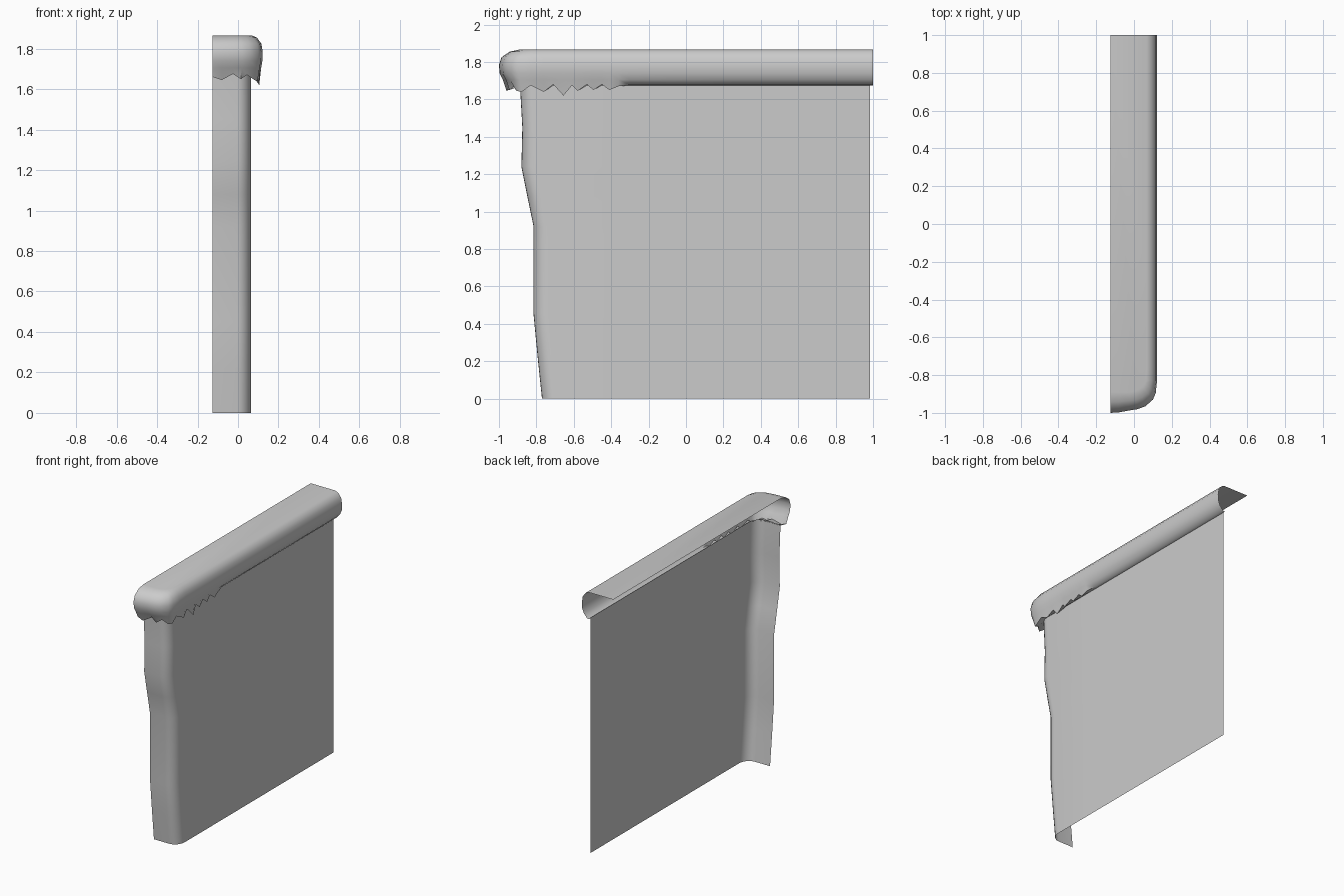
import bpy, math

if "Cube" in bpy.data.objects:
    bpy.data.objects.remove(bpy.data.objects["Cube"])

BACK = -0.125   # open back plane
FACE = 0.065    # outer face of the wall


def make(name, verts, faces):
    me = bpy.data.meshes.new(name)
    me.from_pydata(verts, [], faces)
    me.update()
    ob = bpy.data.objects.new(name, me)
    bpy.context.collection.objects.link(ob)
    bpy.ops.object.select_all(action='DESELECT')
    ob.select_set(True)
    bpy.context.view_layer.objects.active = ob
    bpy.ops.object.shade_smooth_by_angle(angle=math.radians(50))
    return ob


def grid_faces(rows, cols):
    return [(r * cols + c, r * cols + c + 1, (r + 1) * cols + c + 1, (r + 1) * cols + c)
            for r in range(rows - 1) for c in range(cols - 1)]


# Wall: L-shaped sheet with a rounded corner and a wavering end
levels = [(0, -0.77), (0.22, -0.793), (0.45, -0.815), (0.92, -0.815), (1.08, -0.848),
          (1.24, -0.88), (1.45, -0.875), (1.68, -0.888)]
verts = []
for z, end in levels:
    row = [(BACK, end)]
    for i in range(7):
        a = math.radians(15 * i)
        row.append((FACE - 0.07 + 0.07 * math.sin(a), end + 0.08 - 0.08 * math.cos(a)))
    row += [(FACE, -0.4), (FACE, 0.985)]
    verts += [(x, y, z) for x, y in row]
make("wall", verts, grid_faces(len(levels), 10))

# Cap stations around the end: foot x, y, outer x, y, height of the dripping edge
stations = [(BACK, -0.885, BACK, -1.0, 1.66), (-0.08, -0.885, -0.08, -0.997, 1.645),
            (-0.025, -0.885, -0.025, -0.987, 1.675), (0.005, -0.88, 0.02, -0.98, 1.65),
            (0.025, -0.87, 0.06, -0.965, 1.67), (0.045, -0.86, 0.10, -0.93, 1.645),
            (0.055, -0.84, 0.115, -0.895, 1.64)]
# Stations along the long side: y, height of the dripping edge
side = [(-0.83, 1.675), (-0.76, 1.64), (-0.71, 1.68), (-0.655, 1.62), (-0.61, 1.675),
        (-0.58, 1.645), (-0.53, 1.68), (-0.495, 1.65), (-0.45, 1.68), (-0.41, 1.65),
        (-0.36, 1.67), (-0.3, 1.678), (0.3, 1.678), (1.0, 1.678)]
stations += [(FACE, y, 0.122, y, z) for y, z in side]

# Cap: rounded profile swept through the stations, bottom to top
verts = []
for fx, fy, ox, oy, drip in stations:
    low = min(1, max(0, (1.678 - drip) / 0.04))
    plain = fy > -0.33
    edge = 0.3 if plain else 0.5 + 0.2 * low
    profile = [(0, 1.675), (edge, drip), (0.72 + 0.15 * low, 1.705),
               (0.97, 1.74), (1, 1.785), (0.88, 1.825), (0.5, 1.855), (0.05, 1.866)]
    verts += [(fx + (ox - fx) * t, fy + (oy - fy) * t, z) for t, z in profile]
n = 8
faces = grid_faces(len(stations), n)
faces = [f[::-1] for f in faces]
# Flat top closing the ring back to the open side
rim = [i * n + n - 1 for i in range(len(stations))]
verts.append((BACK, 1.0, 1.866))
faces.append(tuple(rim + [len(verts) - 1]))
cap = make("cap", verts, faces)

# Make sure the cap faces point outward
me = cap.data
top = me.polygons[len(me.polygons) - 1]
if top.normal.z < 0:
    top.flip()
sample = me.polygons[(len(stations) - 2) * (n - 1) + 3]
if sample.normal.x < 0:
    for p in me.polygons[:-1]:
        p.flip()
me.update()
